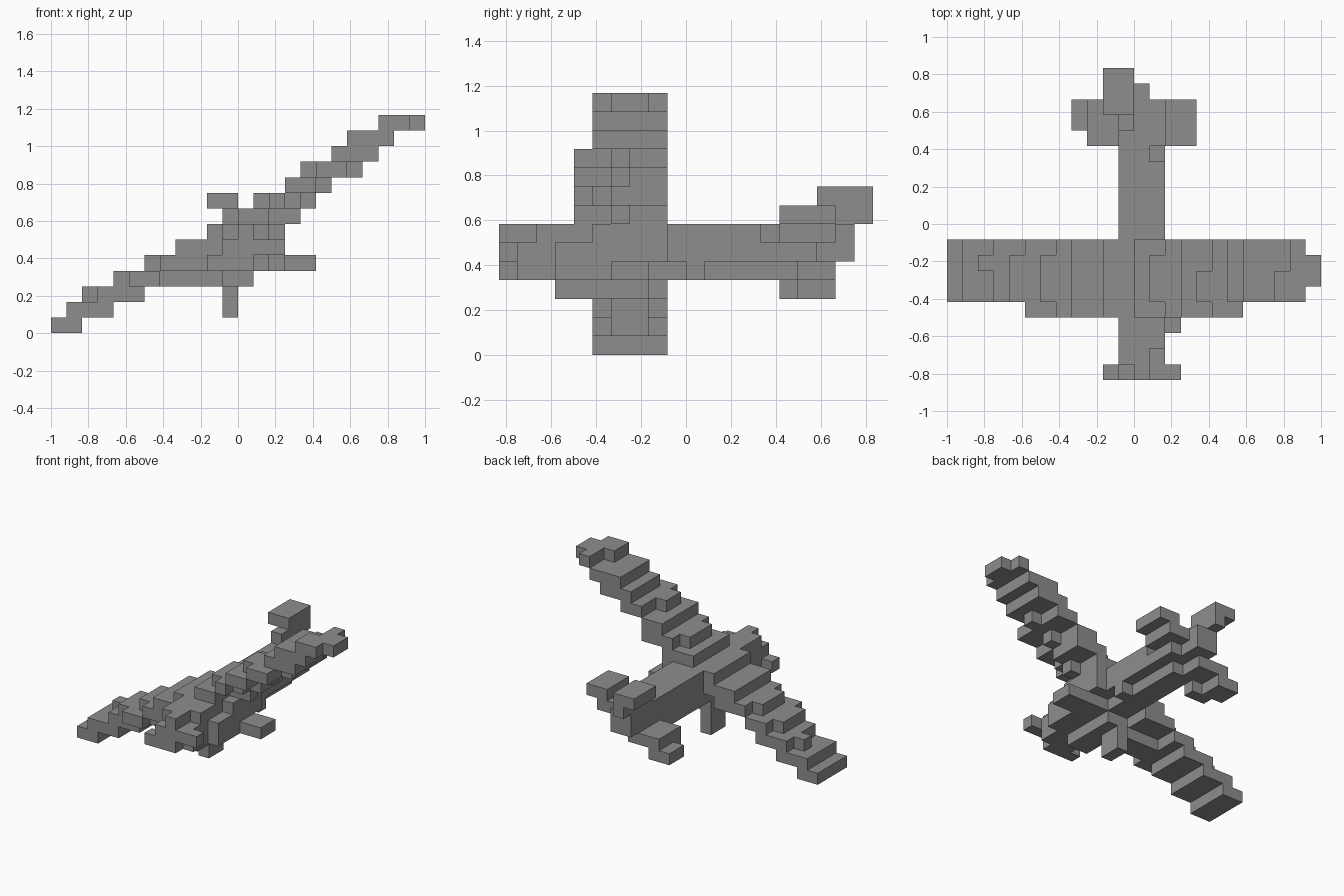
import bpy, bmesh
from mathutils import Vector

if "Cube" in bpy.data.objects:
    bpy.data.objects.remove(bpy.data.objects["Cube"])

U = 1 / 12          # size of one block
taken = set()       # cells already filled by an earlier part

grey = bpy.data.materials.new("plain_grey")
grey.use_nodes = True
colour = (0.27, 0.27, 0.27, 1)
grey.diffuse_color = colour
grey.node_tree.nodes["Principled BSDF"].inputs["Base Color"].default_value = colour


def cells(x, y, z):
    """Block cells of a box given by (start, end) ranges."""
    return {(i, j, k) for i in range(*x) for j in range(*y) for k in range(*z)}


def build(name, filled):
    """Make one clean shell around a set of cells."""
    filled = filled - taken
    taken.update(filled)
    bm = bmesh.new()
    for c in filled:
        for axis in range(3):
            for side in (0, 1):
                near = list(c)
                near[axis] += 2 * side - 1
                if tuple(near) in filled:
                    continue
                a, b = (axis + 1) % 3, (axis + 2) % 3
                ring = []
                for da, db in ((0, 0), (1, 0), (1, 1), (0, 1)):
                    p = Vector(c)
                    p[axis] += side
                    p[a] += da
                    p[b] += db
                    ring.append(bm.verts.new(p * U))
                bm.faces.new(ring if side else ring[::-1])
    bmesh.ops.remove_doubles(bm, verts=bm.verts, dist=0.001)
    bmesh.ops.dissolve_limit(bm, angle_limit=0.01, verts=bm.verts, edges=bm.edges)
    mesh = bpy.data.meshes.new(name)
    bm.to_mesh(mesh)
    bm.free()
    mesh.materials.append(grey)
    ob = bpy.data.objects.new(name, mesh)
    bpy.context.collection.objects.link(ob)


# Fuselage with narrowed rear belly and notched shoulders
body = cells((-1, 2), (-9, 8), (4, 7)) | cells((-1, 1), (8, 9), (5, 7))
body -= cells((1, 2), (1, 8), (4, 5)) | cells((0, 2), (6, 8), (4, 5))
body -= cells((1, 2), (7, 8), (5, 6)) | cells((1, 2), (-2, 0), (4, 5))
body -= cells((1, 2), (4, 5), (6, 7)) | cells((1, 2), (-9, -8), (6, 7))
# Side bulge and belly
body |= cells((2, 3), (-7, -1), (5, 6)) | cells((2, 3), (-7, -2), (4, 5))
body |= cells((-1, 1), (-7, -2), (3, 4))
build("fuselage", body)

# Propeller across the nose
build("propeller", cells((-1, 3), (-10, -9), (5, 6))
      | cells((-2, 1), (-10, -9), (4, 5)) | cells((0, 1), (-10, -9), (6, 7)))

# Banked wing: x range of each layer, starting at the ground
layers = [(-12, -10), (-11, -8), (-9, -6), (-8, -5), (-6, -2), (-4, 2), (-2, 3),
          (0, 3), (1, 5), (3, 5), (4, 7), (6, 9), (7, 10), (9, 11)]
wing = set()
for k, span in enumerate(layers):
    wing |= cells(span, (-5, -1), (k, k + 1))
# Leading edge on the inner layers
leading = [(-7, -5), (-5, -1), (-4, 2), (-2, 2), (0, 2), (2, 3), (3, 5), (5, 7)]
for k, span in enumerate(leading, 3):
    wing |= cells(span, (-6, -5), (k, k + 1))
# Thickest row bulges below the wing
for x, k in ((3, 7), (5, 9), (7, 10)):
    wing |= cells((x, x + 1), (-4, -3), (k, k + 1))
wing |= cells((-5, -1), (-5, -3), (3, 4))
wing -= cells((2, 3), (-5, -4), (7, 8)) | cells((4, 5), (-5, -4), (8, 9))
# Stagger of the steps
for x, k in ((-8, 3), (-6, 4), (1, 8)):
    wing -= cells((x, x + 1), (-2, -1), (k, k + 1))
wing -= cells((4, 5), (-3, -1), (10, 11)) | cells((9, 10), (-3, -1), (13, 14))
wing |= cells((-10, -9), (-3, -2), (2, 3)) | cells((11, 12), (-4, -2), (13, 14))
build("wing", wing)

# Tail planes and fin, banked with the wing
build("left_tailplane", cells((2, 4), (5, 8), (7, 8)) | cells((2, 3), (5, 8), (6, 7)))
build("right_tailplane", cells((-3, -1), (5, 8), (4, 5)) | cells((-4, -2), (6, 8), (3, 4))
      | cells((-3, -1), (5, 6), (3, 4)))
build("fin", cells((-2, 0), (7, 10), (8, 9)) | cells((-1, 0), (6, 10), (7, 8)))

# Landing gear
build("right_gear", cells((-1, 0), (-4, -2), (1, 3)))
build("left_gear", cells((3, 5), (-4, -2), (4, 5)))
